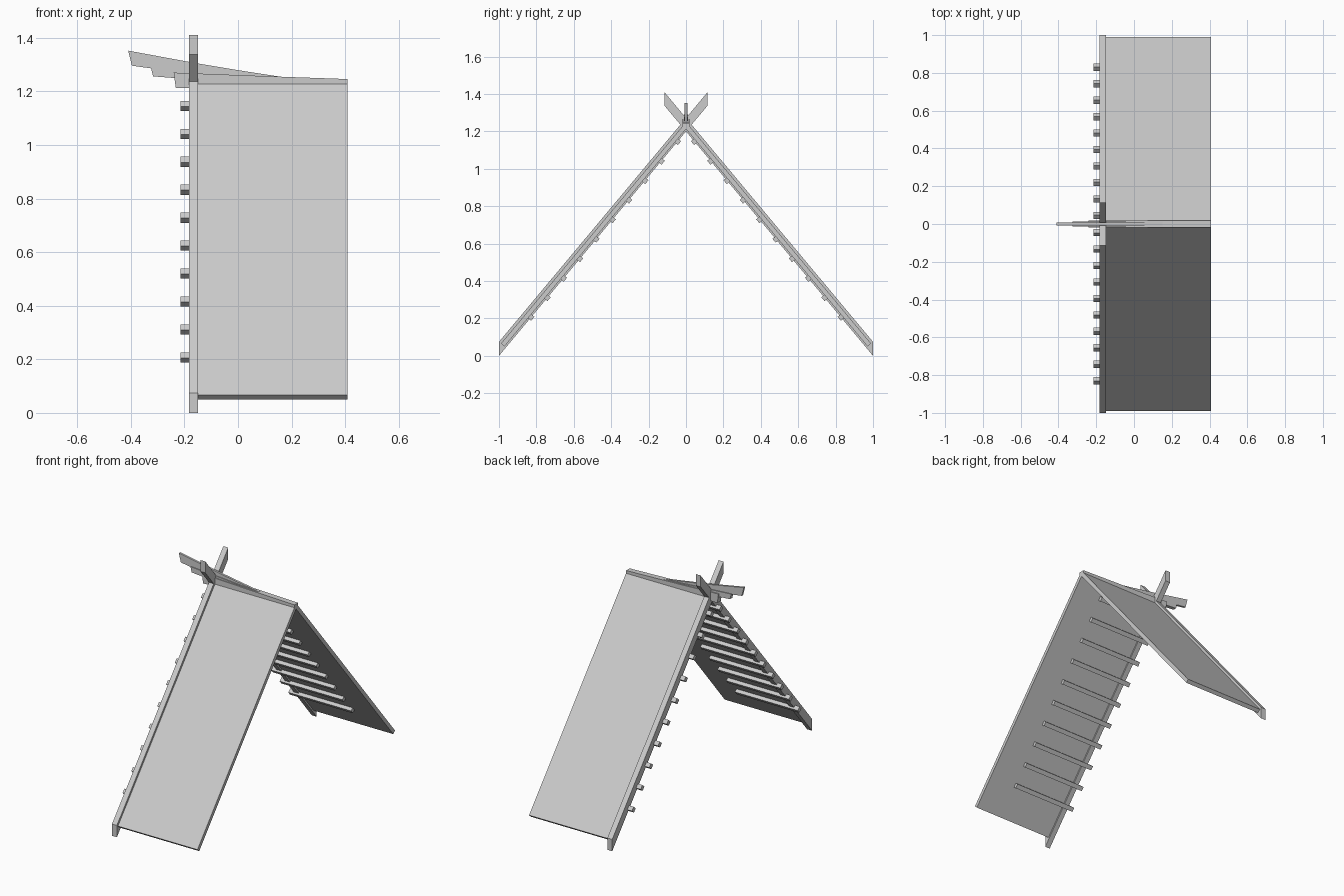
import bpy
import bmesh
from math import atan
from mathutils import Matrix

cube = bpy.data.objects.get("Cube")
if cube:
    bpy.data.objects.remove(cube, do_unlink=True)

grey = bpy.data.materials.new("light grey")
grey.use_nodes = True
grey.diffuse_color = (0.6, 0.6, 0.6, 1)
grey.node_tree.nodes["Principled BSDF"].inputs["Base Color"].default_value = (0.6, 0.6, 0.6, 1)

SLOPE = 1.197          # rise of the roof per unit of depth
BOARD_TOP = 1.272      # ridge heights of the sloping lines
BOARD_LOW = 1.2
ROOF_TOP = 1.25


def finish(name, bm):
    bmesh.ops.recalc_face_normals(bm, faces=bm.faces)
    mesh = bpy.data.meshes.new(name)
    bm.to_mesh(mesh)
    bm.free()
    mesh.materials.append(grey)
    obj = bpy.data.objects.new(name, mesh)
    bpy.context.collection.objects.link(obj)
    return obj


def prism(name, points, start, depth):
    """Extrude a closed outline of 3D points, from start along depth."""
    bm = bmesh.new()
    face = bm.faces.new([bm.verts.new(p) for p in points])
    bmesh.ops.translate(bm, verts=bm.verts, vec=start)
    moved = bmesh.ops.extrude_face_region(bm, geom=[face])["geom"]
    bmesh.ops.translate(bm, vec=depth,
                        verts=[v for v in moved if isinstance(v, bmesh.types.BMVert)])
    return finish(name, bm)


def mirrored(half):
    """Close a (y, z) outline by reflecting it across y = 0."""
    outline = half + [(-y, z) for y, z in reversed(half) if y > 0]
    return [(0, y, z) for y, z in outline]


# Crossed gable boards
cross_y = (BOARD_TOP - BOARD_LOW) / (2 * SLOPE)
tip = 0.115
boards = [(0, BOARD_LOW), (1, 0), (1, BOARD_TOP - SLOPE),
          (cross_y, BOARD_LOW + SLOPE * cross_y),
          (tip, BOARD_LOW + SLOPE * tip), (tip, BOARD_TOP + SLOPE * tip),
          (0, BOARD_TOP)]
prism("gable_boards", mirrored(boards), (-0.183, 0, 0), (0.034, 0, 0))

# Roof slabs with square-cut eaves and a flat ridge
roof = [(0, 1.213), (0.971, 0.05), (0.989, ROOF_TOP - SLOPE * 0.989),
        (0.016, ROOF_TOP - SLOPE * 0.016)]
prism("roof_slabs", mirrored(roof), (-0.149, 0, 0), (0.557, 0, 0))

# Ridge beam in three layers, each thinner one reaching further out
sweep = [(0.15, 1.256), (0.02, 1.276), (-0.15, 1.304)]
layers = {
    "ridge_beam": (0.018, [(-0.24, 1.27), (-0.232, 1.212), (-0.15, 1.212),
                           (0.408, 1.222), (0.408, 1.246), (0.15, 1.255)]),
    "ridge_horn_middle": (0.012, [(-0.325, 1.29), (-0.317, 1.256), (-0.24, 1.25),
                                  (0.15, 1.24), (0.15, 1.255), (-0.1, 1.275)]),
    "ridge_horn_tip": (0.007, [(-0.41, 1.352), (-0.396, 1.296), (-0.325, 1.286),
                               (0.15, 1.24)] + sweep),
}
for name, (half, outline) in layers.items():
    prism(name, [(x, 0, z) for x, z in outline], (0, -half, 0), (0, 2 * half, 0))

# Battens under both slopes
for side, label in ((-1, "front"), (1, "back")):
    for i in range(10):
        z = 0.207 + i * 0.1043
        y = side * (BOARD_LOW - z) / SLOPE
        bm = bmesh.new()
        bmesh.ops.create_cube(bm, size=1, matrix=(
            Matrix.Translation((0.005, y, z))
            @ Matrix.Rotation(-side * atan(SLOPE), 4, "X")
            @ Matrix.Diagonal((0.44, 0.027, 0.027, 1))))
        finish(f"{label}_batten_{i + 1}", bm)
